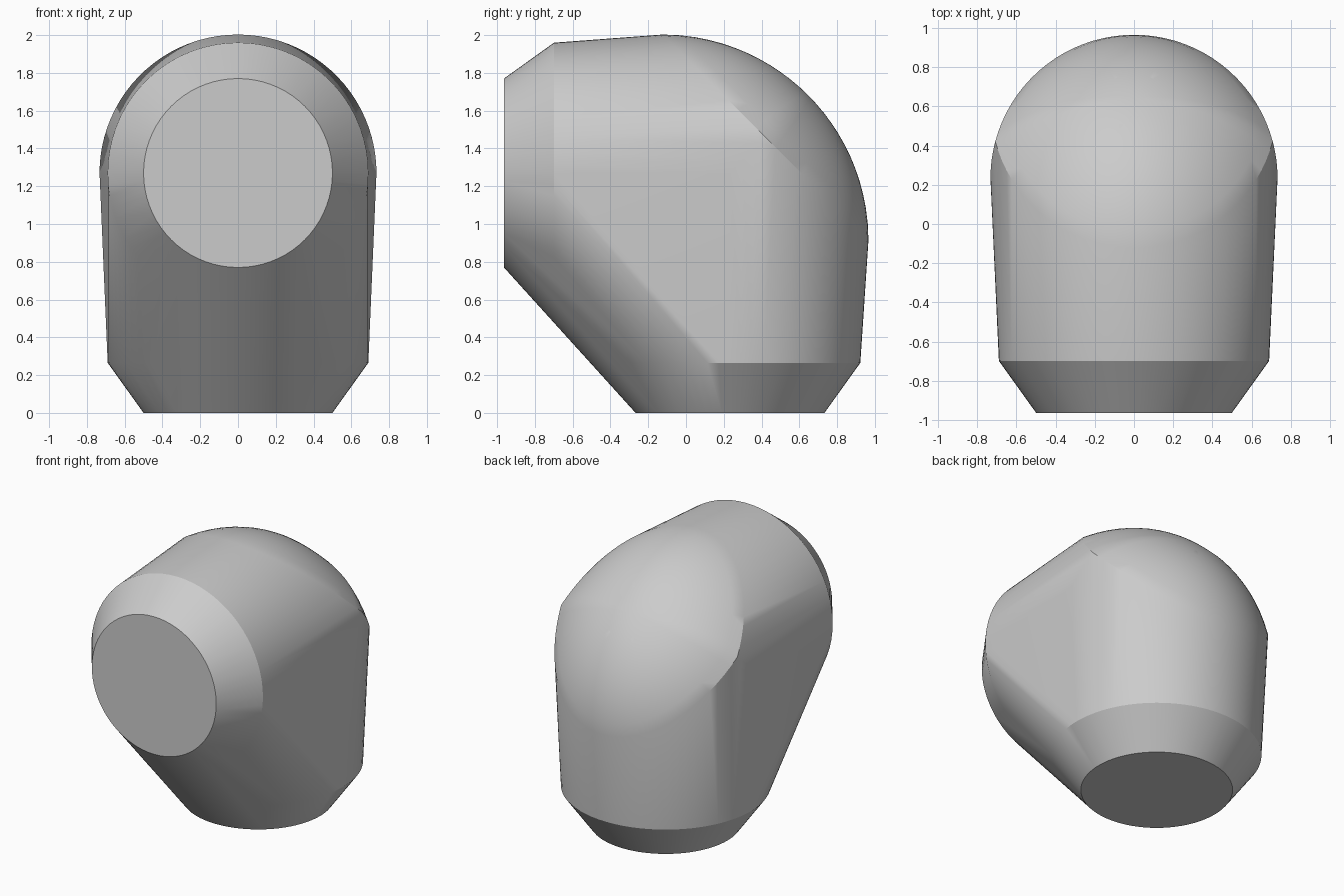
import bpy, bmesh
from math import sin, cos, pi, sqrt, acos, radians
from mathutils import Vector

old = bpy.data.objects.get("Cube")
if old:
    bpy.data.objects.remove(old, do_unlink=True)

AXIS_Y, AXIS_Z = 0.233, 1.27      # axis of the lower leg / the forward leg
FRONT = -0.964                    # plane of the forward opening
R_END, R_RIM, R_BEND = 0.50, 0.69, 0.733
CHAMFER = 0.265
SEG = 72

grey = bpy.data.materials.new("grey")
grey.use_nodes = True
colour = (0.6, 0.6, 0.6, 1)
grey.diffuse_color = colour
grey.node_tree.nodes["Principled BSDF"].inputs["Base Color"].default_value = colour

points = []
angles = [2 * pi * i / SEG for i in range(SEG)]

# End discs and chamfer rims of both legs
for radius, offset in ((R_END, 0), (R_RIM, CHAMFER)):
    for a in angles:
        across, along = radius * sin(a), radius * cos(a)
        points.append(Vector((across, AXIS_Y + along, offset)))
        points.append(Vector((across, FRONT + offset, AXIS_Z + along)))

# Ridge at each side where the two legs meet
corner = acos(0.189 / R_BEND)
for i in range(7):
    a = corner + (pi / 2 - corner) * i / 6
    d = R_BEND * cos(a)
    for side in (-1, 1):
        points.append(Vector((side * R_BEND * sin(a), AXIS_Y + d, AXIS_Z + d)))

# Outline of the domed back: both legs cut by a diagonal plane
centre = Vector((0, AXIS_Y + 0.189, AXIS_Z + 0.189))
total = centre.y + centre.z
outline = []
for i in range(-18, 19):
    a = corner * i / 18
    x, d = R_BEND * sin(a), R_BEND * cos(a)
    outline.append(Vector((x, total - AXIS_Z - d, AXIS_Z + d)))
    outline.append(Vector((x, AXIS_Y + d, total - AXIS_Y - d)))

# Dome swelling out from that outline
normal = Vector((0, 1, 1)).normalized()
half = 0.764
for ring in range(13):
    s = ring / 12
    rise = sqrt(2 * half ** 2 - (half * s) ** 2) - half
    for p in outline if ring else outline[:1]:
        points.append(centre + (p - centre) * s + normal * rise)

# Convex skin around all the sections
bm = bmesh.new()
for p in points:
    bm.verts.new(p)
bmesh.ops.remove_doubles(bm, verts=bm.verts[:], dist=0.002)
bmesh.ops.convex_hull(bm, input=bm.verts[:])
bmesh.ops.delete(bm, geom=[v for v in bm.verts if not v.link_faces], context="VERTS")
bmesh.ops.dissolve_limit(bm, angle_limit=0.003, verts=bm.verts[:], edges=bm.edges[:])
bmesh.ops.recalc_face_normals(bm, faces=bm.faces[:])
mesh = bpy.data.meshes.new("elbow_body")
bm.to_mesh(mesh)
bm.free()
mesh.materials.append(grey)
body = bpy.data.objects.new("elbow_body", mesh)
bpy.context.collection.objects.link(body)

bpy.ops.object.select_all(action="DESELECT")
body.select_set(True)
bpy.context.view_layer.objects.active = body
bpy.ops.object.shade_smooth_by_angle(angle=radians(25))
